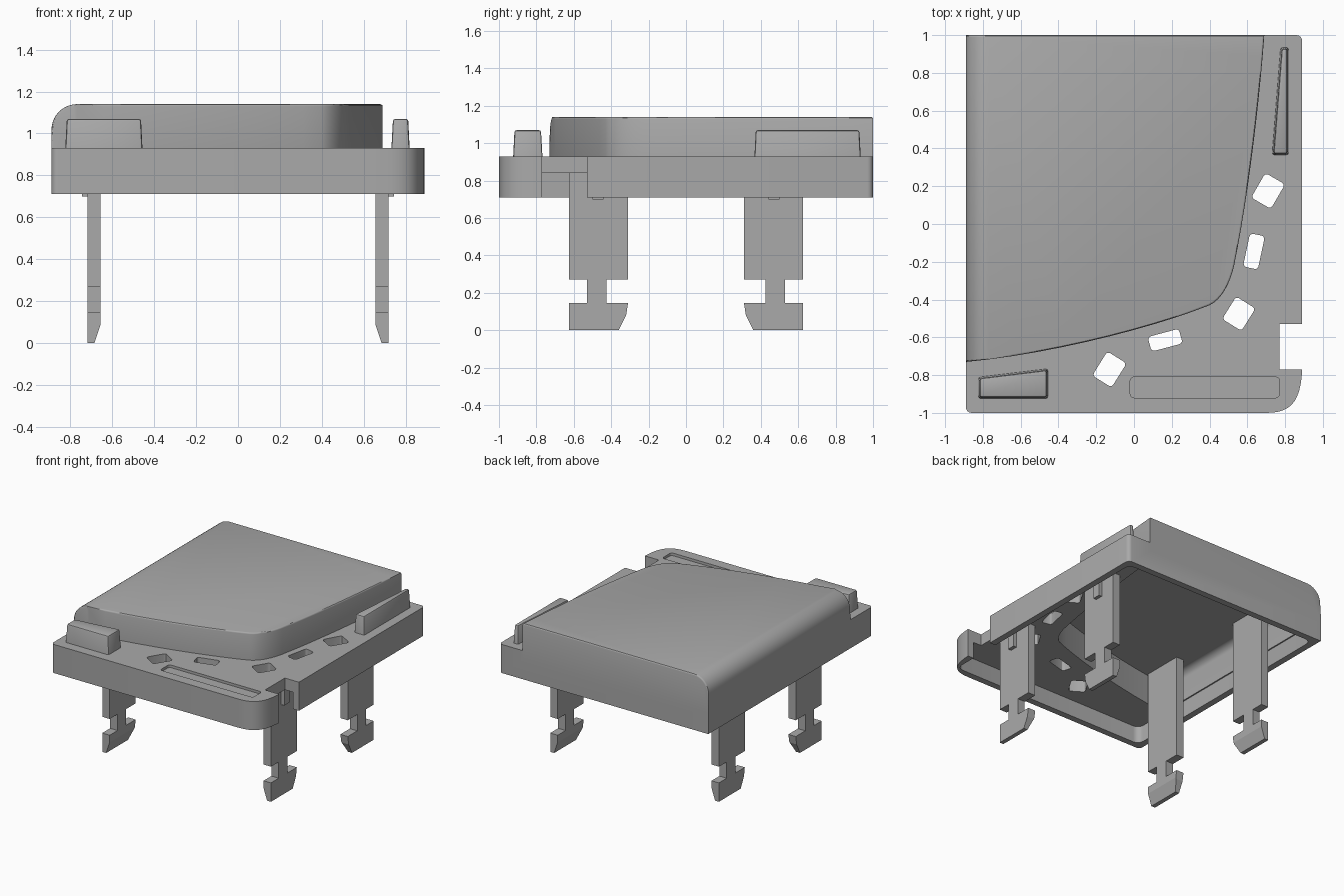
import bpy, bmesh, math
from mathutils import Vector
from mathutils.geometry import interpolate_bezier

if "Cube" in bpy.data.objects:
    bpy.data.objects.remove(bpy.data.objects["Cube"])

grey = bpy.data.materials.new("plain grey")
grey.use_nodes = True
grey.diffuse_color = (0.4, 0.4, 0.4, 1)
grey.node_tree.nodes["Principled BSDF"].inputs["Base Color"].default_value = (0.4, 0.4, 0.4, 1)

BOTTOM, DECK, CEILING, TOP = 0.71, 0.93, 0.84, 1.14


def finish(name, bm):
    bmesh.ops.recalc_face_normals(bm, faces=bm.faces)
    mesh = bpy.data.meshes.new(name)
    bm.to_mesh(mesh)
    bm.free()
    mesh.materials.append(grey)
    ob = bpy.data.objects.new(name, mesh)
    bpy.context.collection.objects.link(ob)
    return ob


def extrude(points, a, b, axis="z"):
    """Prism from a 2D outline, along z or (for y-z outlines) along x."""
    bm = bmesh.new()
    place = (lambda p, t: (p[0], p[1], t)) if axis == "z" else (lambda p, t: (t, p[0], p[1]))
    face = bm.faces.new([bm.verts.new(place(p, a)) for p in points])
    new = bmesh.ops.extrude_face_region(bm, geom=[face])["geom"]
    step = Vector((0, 0, b - a)) if axis == "z" else Vector((b - a, 0, 0))
    bmesh.ops.translate(bm, vec=step, verts=[v for v in new if isinstance(v, bmesh.types.BMVert)])
    bmesh.ops.recalc_face_normals(bm, faces=bm.faces)
    return bm


def bevel(bm, rule, width, segments):
    bmesh.ops.bevel(bm, geom=[e for e in bm.edges if rule(e)], offset=width,
                    segments=segments, profile=0.5, affect='EDGES', clamp_overlap=True)


def rectangle(cx, cy, w, h, degrees=0):
    c, s = math.cos(math.radians(degrees)), math.sin(math.radians(degrees))
    corners = [(-w / 2, -h / 2), (w / 2, -h / 2), (w / 2, h / 2), (-w / 2, h / 2)]
    return [(cx + x * c - y * s, cy + x * s + y * c) for x, y in corners]


def upright(e):
    a, b = e.verts
    return abs(a.co.z - b.co.z) > 0.01 and (a.co.xy - b.co.xy).length < 0.001


def curve(*controls, count=12):
    return [p.to_2d() for p in interpolate_bezier(*[Vector((x, y, 0)) for x, y in controls], count)]


def inset(points, d):
    """Move a counter-clockwise outline inwards by d."""
    out = []
    for i, p in enumerate(points):
        p = Vector(p)
        u = (p - Vector(points[i - 1])).normalized()
        v = (Vector(points[(i + 1) % len(points)]) - p).normalized()
        n, m = Vector((-u.y, u.x)), Vector((-v.y, v.x))
        out.append(p + (n + m) * d / (1 + n.dot(m)))
    return out


def combine(target, tool, operation):
    mod = target.modifiers.new(operation, 'BOOLEAN')
    mod.operation, mod.solver, mod.object = operation, 'EXACT', tool
    bpy.context.view_layer.objects.active = target
    bpy.ops.object.modifier_apply(modifier=mod.name)
    bpy.data.objects.remove(tool)


def smooth(ob):
    bpy.ops.object.select_all(action='DESELECT')
    ob.select_set(True)
    bpy.context.view_layer.objects.active = ob
    bpy.ops.object.shade_smooth_by_angle(angle=math.radians(30))


# Base with one large rounded corner
outline = curve((0.70, -1), (0.84, -1), (0.88, -0.93), (0.89, -0.78)) + [(0.89, 1), (-0.89, 1), (-0.89, -1)]
bm = extrude(outline, BOTTOM, DECK)
bevel(bm, lambda e: upright(e) and (e.verts[0].co.x < -0.8 and e.verts[0].co.y < 0
                                    or e.verts[0].co.x > 0.8 and e.verts[0].co.y > 0.9), 0.03, 4)
shell = finish("shell", bm)

# Raised pad, rounded over along one side
pad_outline = (curve((-0.89, -0.73), (-0.45, -0.69), (0.1, -0.55), (0.4, -0.43))[:-1]
               + curve((0.4, -0.43), (0.465, -0.40), (0.51, -0.31), (0.53, -0.22), count=9)[:-1]
               + curve((0.53, -0.22), (0.6, 0.12), (0.66, 0.6), (0.69, 1))
               + [Vector((-0.89, 1))])


def pad(d, low, high, radius):
    bm = extrude(inset(pad_outline, d), low, high)
    side = -0.89 + d + 0.001
    bevel(bm, lambda e: all(v.co.x < side and v.co.z > high - 0.001 for v in e.verts), radius, 10)
    return bm


bm = pad(0, 0.86, TOP, 0.17)
bevel(bm, lambda e: all(v.co.z > DECK for v in e.verts) and e.calc_face_angle(0) > 0.8, 0.02, 3)
combine(shell, finish("pad", bm), 'UNION')

# Hollow underside
bm = extrude(rectangle(0, 0, 1.68, 1.90), 0.5, CEILING)
bevel(bm, upright, 0.05, 4)
combine(shell, finish("base_cavity", bm), 'DIFFERENCE')
combine(shell, finish("pad_cavity", pad(0.06, 0.6, 1.07, 0.12)), 'DIFFERENCE')

# Side notch
notch = finish("notch", extrude(rectangle(0.92, -0.65, 0.30, 0.24), 0.5, 1.05))
combine(shell, notch, 'DIFFERENCE')

# Shallow label recess
bm = extrude(rectangle(0.375, -0.865, 0.79, 0.11), DECK - 0.02, 1)
bevel(bm, upright, 0.02, 3)
combine(shell, finish("recess", bm), 'DIFFERENCE')

# Windows following the pad edge
for x, y, w, h, turn in [(0.71, 0.175, 0.12, 0.15, -30), (0.635, -0.145, 0.08, 0.18, -12),
                         (0.555, -0.475, 0.12, 0.14, -32), (0.165, -0.615, 0.17, 0.08, 15),
                         (-0.13, -0.77, 0.12, 0.15, -32)]:
    bm = extrude(rectangle(x, y, w, h, turn), 0.75, 1.05)
    bevel(bm, upright, 0.018, 3)
    combine(shell, finish("window", bm), 'DIFFERENCE')
smooth(shell)

# Tapered tabs on the deck
for name, points in [("front_tab", [(-0.825, -0.925), (-0.455, -0.925), (-0.455, -0.765), (-0.825, -0.81)]),
                     ("side_tab", [(0.73, 0.365), (0.82, 0.365), (0.82, 0.935), (0.775, 0.935)])]:
    bm = extrude(points, DECK - 0.02, 1.07)
    top = [v for v in bm.verts if v.co.z > 1]
    for v, p in zip(top, inset([v.co.xy for v in top], 0.008)):
        v.co.xy = p
    bevel(bm, lambda e: all(v.co.z < 2 for v in e.verts) and any(v.co.z > 1 for v in e.verts), 0.012, 2)
    smooth(finish(name, bm))

# Four hooked legs with small outer ribs
for sx, side in [(-1, "right"), (1, "left")]:
    head = 1.09 if sx < 0 else 0.88
    for sy, end in [(-1, "front"), (1, "back")]:
        profile = [(0.625, head), (0.625, 0.27), (0.53, 0.27), (0.53, 0.145), (0.625, 0.145),
                   (0.625, 0), (0.36, 0), (0.32, 0.08), (0.31, 0.145), (0.425, 0.145),
                   (0.425, 0.27), (0.31, 0.27), (0.31, head)]
        bm = extrude([(sy * y, z) for y, z in profile], sx * 0.655, sx * 0.718, "x")
        bmesh.ops.bisect_plane(bm, geom=bm.verts[:] + bm.edges[:] + bm.faces[:],
                               plane_co=(0, 0, 0.09), plane_no=(0, 0, 1))
        for v in bm.verts:
            if abs(v.co.x) < 0.68 and v.co.z < 0.09:
                v.co.x += sx * 0.03 * (0.09 - v.co.z) / 0.09
        finish(f"{end}_{side}_leg", bm)
        finish(f"{end}_{side}_rib", extrude(rectangle(sx * 0.725, sy * 0.47, 0.04, 0.06), 0.70, 0.88))
